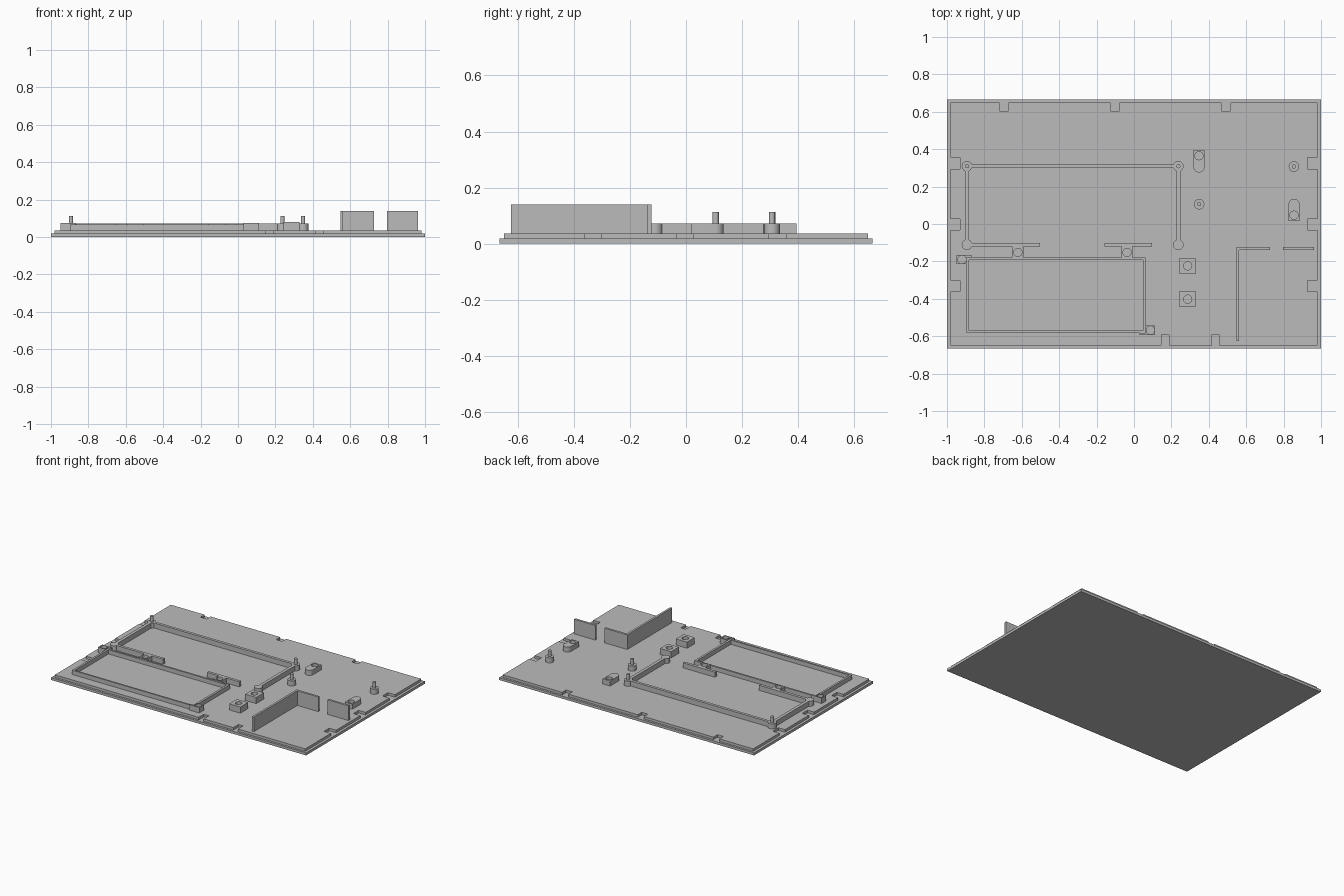
import bpy, bmesh, math

if "Cube" in bpy.data.objects:
    bpy.data.objects.remove(bpy.data.objects["Cube"])

grey = bpy.data.materials.new("plain grey")
grey.diffuse_color = (0.5, 0.5, 0.5, 1)
grey.use_nodes = True
grey.node_tree.nodes["Principled BSDF"].inputs["Base Color"].default_value = grey.diffuse_color
DECK = 0.036     # top of the raised deck
RIM = 0.072      # top of low walls and bosses


def prism(name, loops, z0, z1):
    """Extrude an outline (first loop) with holes (further loops)."""
    cu = bpy.data.curves.new(name, 'CURVE')
    cu.dimensions = '2D'
    cu.fill_mode = 'BOTH'
    cu.extrude = (z1 - z0) / 2
    for pts in loops:
        sp = cu.splines.new('POLY')
        sp.points.add(len(pts) - 1)
        for p, (x, y) in zip(sp.points, pts):
            p.co = (x, y, 0, 1)
        sp.use_cyclic_u = True
    tmp = bpy.data.objects.new(name + "_outline", cu)
    bpy.context.collection.objects.link(tmp)
    dg = bpy.context.evaluated_depsgraph_get()
    me = bpy.data.meshes.new_from_object(tmp.evaluated_get(dg))
    bpy.data.objects.remove(tmp)
    bm = bmesh.new()
    bm.from_mesh(me)
    bmesh.ops.translate(bm, verts=bm.verts, vec=(0, 0, (z0 + z1) / 2))
    bmesh.ops.remove_doubles(bm, verts=bm.verts, dist=1e-5)
    bmesh.ops.recalc_face_normals(bm, faces=bm.faces)
    bm.to_mesh(me)
    bm.free()
    me.materials.clear()
    me.materials.append(grey)
    ob = bpy.data.objects.new(name, me)
    bpy.context.collection.objects.link(ob)
    bpy.ops.object.select_all(action='DESELECT')
    ob.select_set(True)
    bpy.context.view_layer.objects.active = ob
    bpy.ops.object.shade_smooth_by_angle(angle=math.radians(30))
    return ob


def rect(x0, x1, y0, y1):
    return [(x0, y0), (x1, y0), (x1, y1), (x0, y1)]


def arc(x, y, r, a0=0, a1=360, n=24):
    full = a1 - a0 == 360
    return [(x + r * math.cos(math.radians(a0 + (a1 - a0) * i / n)),
             y + r * math.sin(math.radians(a0 + (a1 - a0) * i / n)))
            for i in range(n if full else n + 1)]


def box(name, x0, x1, y0, y1, z1):
    return prism(name, [rect(x0, x1, y0, y1)], DECK, z1)


# Base plate and notched deck
prism("base_plate", [rect(-1, 1, -0.665, 0.665)], 0, 0.018)
W, H = 0.982, 0.65
side = [(-0.362, -0.303), (-0.032, 0.027), (0.294, 0.356)]
out = [(-W, -H)]
for a, b in [(0.147, 0.186), (0.418, 0.454)]:
    out += [(a, -H), (a, -0.592), (b, -0.592), (b, -H)]
out.append((W, -H))
for a, b in side:
    out += [(W, a), (0.928, a), (0.928, b), (W, b)]
out.append((W, H))
for a, b in [(0.516, 0.468), (-0.077, -0.125), (-0.67, -0.718)]:
    out += [(a, H), (a, 0.605), (b, 0.605), (b, H)]
out.append((-W, H))
for a, b in reversed(side):
    out += [(-W, b), (-0.93, b), (-0.93, a), (-W, a)]
prism("notched_deck", [out], 0.018, DECK)

# Upper bay: corner posts joined by low walls
for x in (-0.893, 0.237):
    for y in (0.309, -0.111):
        prism("bay_post", [arc(x, y, 0.028)], DECK, RIM)
    prism("bay_pin", [arc(x, 0.309, 0.011)], RIM, 0.113)
    box("bay_side_wall", x - 0.011, x + 0.011, -0.086, 0.284, RIM)
box("bay_back_wall", -0.868, 0.212, 0.299, 0.319, RIM)
box("bay_front_wall_left", -0.868, -0.503, -0.121, -0.101, RIM)
box("bay_front_wall_right", -0.157, 0.096, -0.121, -0.101, RIM)

# Lower bay: thin rectangular frame
prism("frame_wall", [rect(-0.895, 0.062, -0.582, -0.18),
                     rect(-0.881, 0.047, -0.57, -0.193)], DECK, 0.066)

# Screw bosses with round holes
R = 0.022
for x in (-0.621, -0.037):
    prism("wall_boss", [rect(x - 0.03, x + 0.03, -0.18, -0.121),
                        arc(x, -0.152, R)], DECK, RIM)
prism("left_corner_boss", [[(-0.948, -0.214), (-0.895, -0.214), (-0.895, -0.18),
                            (-0.868, -0.18), (-0.868, -0.167), (-0.948, -0.167)],
                           arc(-0.92, -0.19, R)], DECK, 0.075)
prism("right_corner_boss", [[(0.03, -0.594), (0.112, -0.594), (0.112, -0.542),
                             (0.062, -0.542), (0.062, -0.582), (0.03, -0.582)],
                            arc(0.088, -0.568, R)], DECK, 0.075)
for y in (-0.224, -0.402):
    prism("square_boss", [rect(0.243, 0.33, y - 0.043, y + 0.043),
                          arc(0.287, y, R)], DECK, 0.08)

# Board supports: half-round bosses and pinned posts
prism("round_end_boss", [[(0.377, 0.395), (0.318, 0.395)] +
                         arc(0.3475, 0.305, 0.0295, 180, 360, 12),
                         arc(0.3475, 0.365, R)], DECK, RIM)
prism("round_end_boss", [[(0.826, 0.017), (0.885, 0.017)] +
                         arc(0.8555, 0.105, 0.0295, 0, 180, 12),
                         arc(0.8555, 0.047, R)], DECK, RIM)
for x, y in [(0.348, 0.106), (0.855, 0.307)]:
    prism("support_post", [arc(x, y, 0.028)], DECK, RIM)
    prism("support_pin", [arc(x, y, 0.011)], RIM, 0.113)

# Tall partition walls
prism("tall_corner_wall", [[(0.547, -0.625), (0.562, -0.625), (0.562, -0.138),
                            (0.727, -0.138), (0.727, -0.123), (0.547, -0.123)]], DECK, 0.14)
box("tall_short_wall", 0.797, 0.963, -0.138, -0.123, 0.14)
